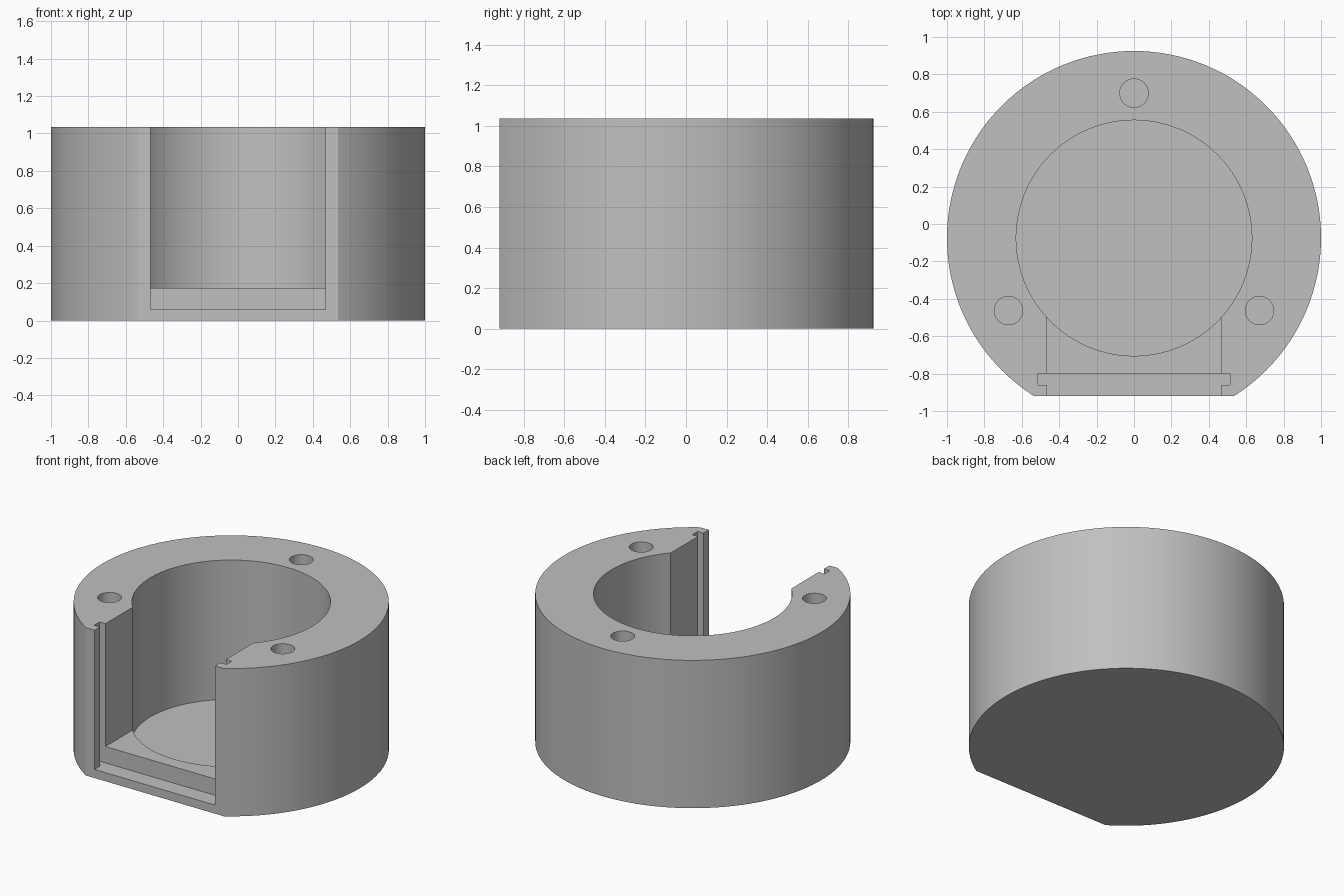
import bpy
import math

if "Cube" in bpy.data.objects:
    bpy.data.objects.remove(bpy.data.objects["Cube"], do_unlink=True)

HEIGHT = 1.035
AXIS_Y = -0.075      # centre of the round body and bore
FRONT_Y = -0.92      # flat front face
FLOOR = 0.06         # bottom of bore and panel slot

grey = bpy.data.materials.new("light grey")
grey.use_nodes = True
colour = (0.527, 0.527, 0.527, 1)
grey.diffuse_color = colour
grey.node_tree.nodes["Principled BSDF"].inputs["Base Color"].default_value = colour


def cylinder(name, x, y, radius, z0, z1, sides):
    bpy.ops.mesh.primitive_cylinder_add(
        vertices=sides, radius=radius, depth=z1 - z0, location=(x, y, (z0 + z1) / 2))
    obj = bpy.context.object
    obj.name = name
    obj.data.materials.append(grey)
    return obj


def box(name, half_width, y0, y1, z0, z1):
    bpy.ops.mesh.primitive_cube_add(size=1, location=(0, (y0 + y1) / 2, (z0 + z1) / 2))
    obj = bpy.context.object
    obj.name = name
    obj.scale = (2 * half_width, y1 - y0, z1 - z0)
    bpy.ops.object.transform_apply(location=False, rotation=False, scale=True)
    obj.data.materials.append(grey)
    return obj


# Round housing
body = cylinder("housing", 0, AXIS_Y, 1, 0, HEIGHT, 128)
above = HEIGHT + 0.2

# Flat front, bore, opening and grooves for a sliding panel
cutters = [
    box("front_flat_cutter", 1.2, FRONT_Y - 0.5, FRONT_Y, -0.2, above),
    cylinder("bore_cutter", 0, AXIS_Y, 0.63, FLOOR, above, 128),
    box("opening_cutter", 0.467, -0.83, -0.3, 0.175, above),
    box("panel_groove_cutter", 0.512, -0.80 - 0.06, -0.80, FLOOR, above),
    box("slot_mouth_cutter", 0.467, FRONT_Y - 0.2, -0.83, FLOOR, above),
]

# Three screw holes around the rim
for i in range(3):
    angle = math.radians(90 + 120 * i)
    cutters.append(cylinder("screw_hole_cutter", 0.775 * math.cos(angle),
                            AXIS_Y + 0.775 * math.sin(angle), 0.076, 0.15, above, 48))

bpy.context.view_layer.objects.active = body
for cutter in cutters:
    cutter.hide_render = True
    mod = body.modifiers.new(cutter.name, "BOOLEAN")
    mod.operation = "DIFFERENCE"
    mod.solver = "EXACT"
    mod.object = cutter
    bpy.ops.object.modifier_apply(modifier=mod.name)
for cutter in cutters:
    bpy.data.objects.remove(cutter, do_unlink=True)

# Smooth round walls, crisp edges
bpy.ops.object.select_all(action="DESELECT")
body.select_set(True)
bpy.context.view_layer.objects.active = body
bpy.ops.object.shade_smooth_by_angle(angle=math.radians(25))
